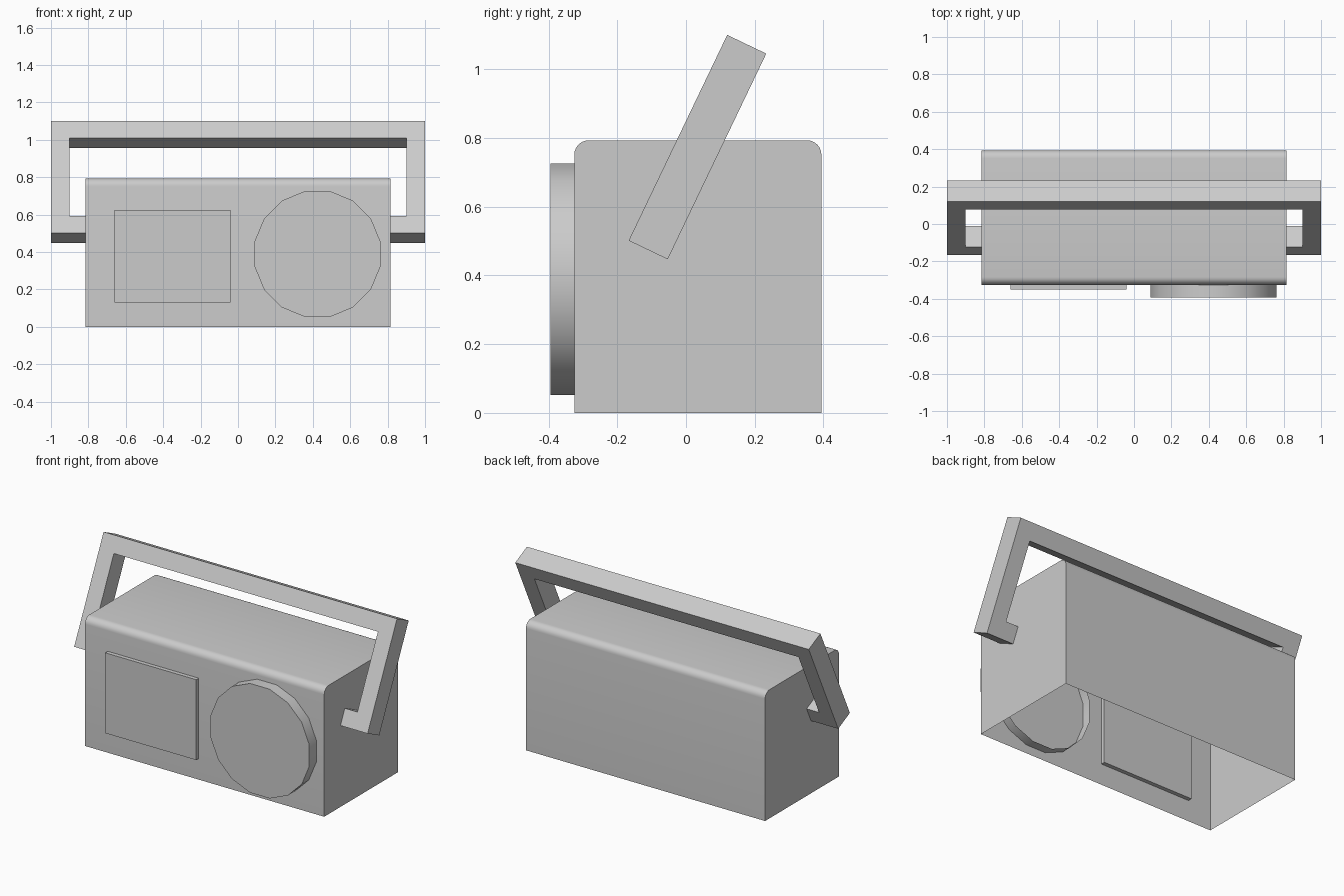
import bpy, math
from mathutils import Matrix, Vector

if "Cube" in bpy.data.objects:
    bpy.data.objects.remove(bpy.data.objects["Cube"])


def make_object(name, verts, faces, smooth=False):
    mesh = bpy.data.meshes.new(name)
    mesh.from_pydata(verts, [], faces)
    obj = bpy.data.objects.new(name, mesh)
    bpy.context.collection.objects.link(obj)
    if smooth:
        bpy.context.view_layer.objects.active = obj
        obj.select_set(True)
        bpy.ops.object.shade_smooth_by_angle(angle=math.radians(35))
        obj.select_set(False)
    return obj


def extrude(outline, offset, sides, caps):
    """Sweep an outline along offset; sides = wall indices, caps = which ends close."""
    n = len(outline)
    verts = [Vector(p) for p in outline] + [Vector(p) + Vector(offset) for p in outline]
    faces = [(i, (i + 1) % n, (i + 1) % n + n, i + n) for i in sides]
    if caps[0]:
        faces.append(tuple(reversed(range(n))))
    if caps[1]:
        faces.append(tuple(range(n, 2 * n)))
    return verts, faces


# Body shell: rounded top edges, open underneath
W, FRONT, BACK, TOP, R, STEPS = 0.815, -0.325, 0.394, 0.793, 0.042, 6
profile = [(-W, BACK, 0)]
for cy, start in ((BACK - R, 0), (FRONT + R, 90)):
    for i in range(STEPS + 1):
        a = math.radians(start + 90 * i / STEPS)
        profile.append((-W, cy + R * math.cos(a), TOP - R + R * math.sin(a)))
profile.append((-W, FRONT, 0))
make_object("body", *extrude(profile, (2 * W, 0, 0), range(len(profile) - 1), (1, 1)), smooth=True)

# Square front panel, set through the front wall
panel = [(-0.66, -0.30, 0.13), (-0.04, -0.30, 0.13), (-0.04, -0.30, 0.625), (-0.66, -0.30, 0.625)]
make_object("front_panel", *extrude(panel, (0, -0.05, 0), range(4), (1, 1)))

# Sixteen-sided speaker disc, open at its hidden back
N, RAD = 16, 0.343
ring = [(0.425 + RAD * math.cos((i + 0.5) * math.tau / N), -0.27,
         0.389 + RAD * math.sin((i + 0.5) * math.tau / N)) for i in range(N)]
ring.reverse()
disc = extrude(ring, (0, -0.124, 0), range(N), (0, 1))
speaker = make_object("speaker_disc", *disc, smooth=True)

# Carry handle: flat half outline with inward foot, mirrored and tilted back
D, L, T = 0.126, 0.6635, 0.1
half = [(0, L), (1, L), (1, 0), (0.805, 0), (0.805, T), (0.9, T), (0.9, L - T), (0, L - T)]
outline = [(x, -D / 2, z) for x, z in half]
handle = make_object("carry_handle", *extrude(outline, (0, D, 0), range(7), (0, 0)))
handle_mesh = handle.data
n = len(half)
quads = [(0, 1, 6, 7), (1, 2, 5, 6), (2, 3, 4, 5)]
verts = [v.co.copy() for v in handle_mesh.vertices]
faces = [tuple(p.vertices) for p in handle_mesh.polygons]
faces += quads + [tuple(i + n for i in reversed(q)) for q in quads]
handle_mesh.clear_geometry()
handle_mesh.from_pydata(verts, [], faces)
handle_mesh.transform(Matrix.Translation((-0.11, 0, 0)))
handle_mesh.transform(Matrix.Translation((0.11, 0, 0)))
mirror = handle.modifiers.new("mirror", "MIRROR")
mirror.use_axis[0] = True
handle.location = (0, -0.11, 0.474)
handle.rotation_euler = (math.radians(-25.6), 0, 0)

# Consistent outward normals
import bmesh
for obj in bpy.data.objects:
    bm = bmesh.new()
    bm.from_mesh(obj.data)
    bmesh.ops.recalc_face_normals(bm, faces=bm.faces)
    bm.to_mesh(obj.data)
    bm.free()
